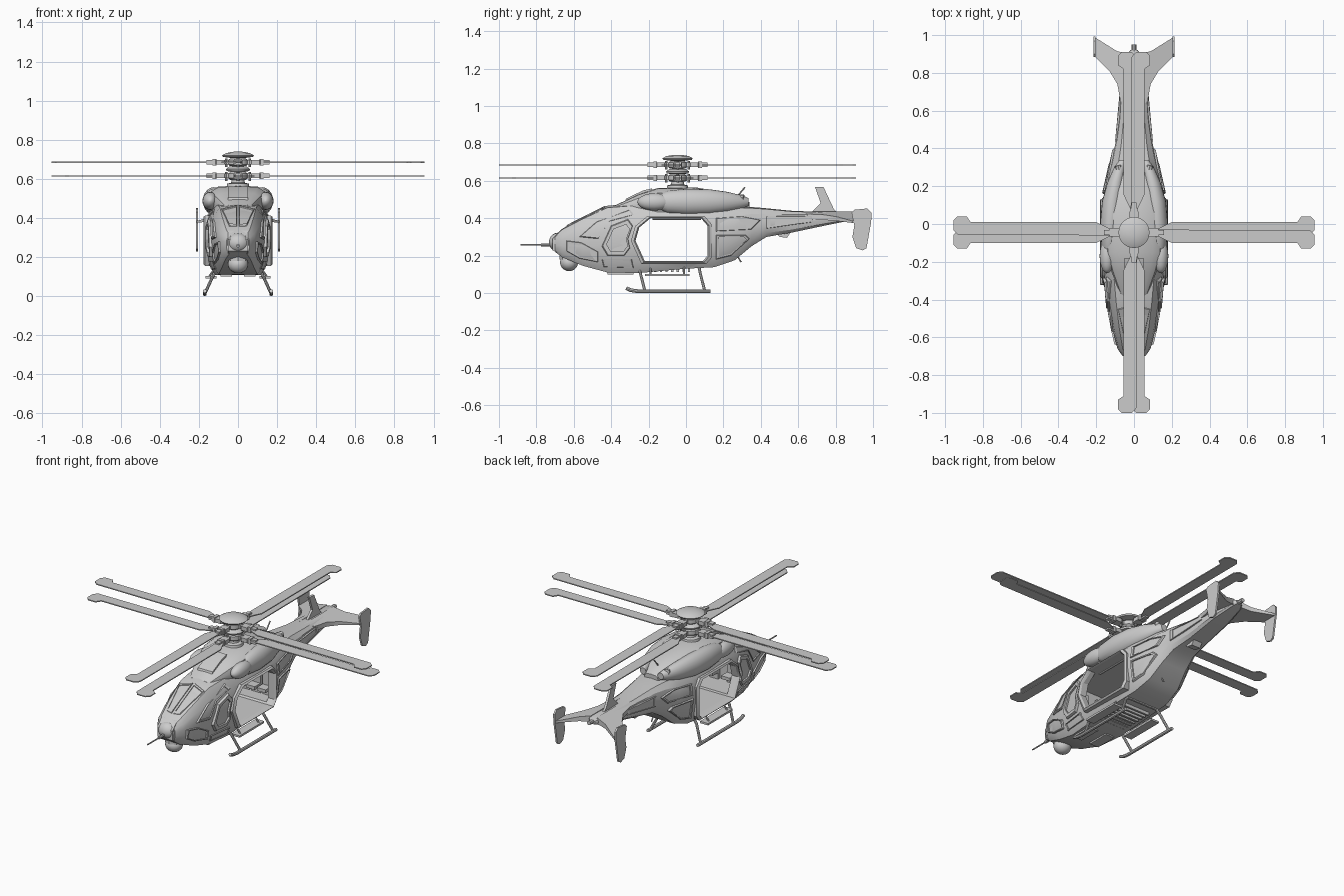
import bpy, bmesh
from math import sin, cos, pi
from mathutils import Vector, Matrix
from mathutils.bvhtree import BVHTree

if "Cube" in bpy.data.objects:
    bpy.data.objects.remove(bpy.data.objects["Cube"])

parts = []
HUB = Vector((0, -.045, 0))


def add(name, data, mirror=False):
    o = bpy.data.objects.new(name, data)
    bpy.context.collection.objects.link(o)
    if mirror:
        o.modifiers.new("Mirror", 'MIRROR')
    parts.append(o)
    return o


def build(name, shells, mirror=False, wrap=False):
    """Skin each shell (a list of equal-length rings) into a closed surface."""
    bm = bmesh.new()
    for rings in shells:
        vs = [[bm.verts.new(p) for p in ring] for ring in rings]
        n = len(vs[0])
        pairs = list(zip(vs, vs[1:])) + ([(vs[-1], vs[0])] if wrap else [])
        for a, b in pairs:
            for i in range(n):
                j = (i + 1) % n
                bm.faces.new((a[i], a[j], b[j], b[i]))
        if not wrap:
            bm.faces.new(vs[0])
            bm.faces.new(vs[-1])
    bmesh.ops.recalc_face_normals(bm, faces=bm.faces)
    me = bpy.data.meshes.new(name)
    bm.to_mesh(me)
    bm.free()
    return add(name, me, mirror)


def lift(pts, axis, d):
    """Place 2D points on a plane across the given axis."""
    if axis == 'x':
        return [Vector((d, a, b)) for a, b in pts]
    if axis == 'y':
        return [Vector((a, d, b)) for a, b in pts]
    return [Vector((a, b, d)) for a, b in pts]


def slab(pts, axis, lo, hi):
    return [lift(pts, axis, lo), lift(pts, axis, hi)]


def block(x0, x1, y0, y1, z0, z1):
    return slab([(x0, y0), (x1, y0), (x1, y1), (x0, y1)], 'z', z0, z1)


def oval(cx, cz, rx, rz, n=20):
    return [(cx + rx * cos(2 * pi * i / n), cz + rz * sin(2 * pi * i / n)) for i in range(n)]


def lathe(name, profile):
    return build(name, [[lift(oval(HUB.x, HUB.y, r, r, 28), 'z', z) for r, z in profile]])


def ball(name, c, r, mirror=False):
    rings = []
    for i in range(11):
        t = pi * (i + .15) / 10.3
        rings.append(lift(oval(c[0], c[2], r[0] * sin(t), r[2] * sin(t)), 'y', c[1] - r[1] * cos(t)))
    return build(name, [rings], mirror)


def tube(name, paths, radius, mirror=False):
    cu = bpy.data.curves.new(name, 'CURVE')
    cu.dimensions, cu.bevel_depth, cu.bevel_resolution = '3D', radius, 2
    cu.use_fill_caps = True
    for path in paths:
        s = cu.splines.new('POLY')
        s.points.add(len(path) - 1)
        for p, co in zip(s.points, path):
            p.co = (*co, 1)
    return add(name, cu, mirror)


def section(y, w, zb, zt):
    """Chamfered hull cross-section."""
    half = [(0, 0), (.72, 0), (.92, .14), (1, .4), (1, .62), (.93, .82), (.68, .97), (0, 1)]
    full = half + [(-a, b) for a, b in half[-2:0:-1]]
    return lift([(a * w, zb + b * (zt - zb)) for a, b in full], 'y', y)


# Hull and tail boom, with the open cabin cut through it
hull = build("fuselage", [[section(*s) for s in (
    (-.7, .06, .22, .31), (-.66, .088, .19, .345), (-.55, .115, .145, .405),
    (-.42, .138, .11, .467), (-.25, .16, .107, .48), (0, .167, .13, .48),
    (.15, .16, .138, .475), (.26, .14, .175, .465), (.35, .115, .25, .46),
    (.43, .098, .3, .453), (.56, .08, .322, .44), (.75, .068, .362, .432),
    (.89, .04, .39, .435), (.92, .02, .4, .425))]])
bm = bmesh.new()
bm.from_mesh(hull.data)
skin = BVHTree.FromBMesh(bm)
bm.free()
door = [(-.27, .28), (-.22, .17), (.09, .17), (.115, .2), (.115, .36), (.08, .4), (-.19, .4), (-.25, .35)]
cutters = [build("door_cutter", [slab(door, 'x', -.5, .5)]),
           build("cabin_cutter", [block(-.125, .125, -.38, .2, .18, .4)])]
for c in cutters:
    c.hide_render = True
    parts.remove(c)
    m = hull.modifiers.new("Cut", 'BOOLEAN')
    m.operation, m.object = 'DIFFERENCE', c


def grow(pts, k):
    c = sum((Vector(p) for p in pts), Vector((0, 0))) / len(pts)
    return [c + (Vector(p) - c) * k for p in pts]


# Raised door surround
outer, lip = grow(door, 1.12), grow(door, 1.04)
build("door_frame", [[lift(door, 'x', .125), lift(door, 'x', .165), lift(lip, 'x', .177),
                      lift(outer, 'x', .168), lift(outer, 'x', .125)]], True, True)


def panel(name, pts, axis, depth=.01, rim=.82):
    """Raised frame with a recessed centre, laid on the hull."""
    d = Vector((-1, 0, 0)) if axis == 'x' else Vector((0, 0, -1))
    top = []
    for p in lift(pts, axis, 1):
        hit = skin.ray_cast(p, d)[0]
        if hit:
            top.append(hit - d * depth)
    mid = sum(top, Vector()) / len(top)
    bevel, inner = ([mid.lerp(p, k) for p in top] for k in (.95, rim))
    build(name, [[[p + d * depth * 2 for p in top], [p + d * depth * .6 for p in top], bevel, inner,
                  [p + d * depth * .8 for p in inner]]], True)


panel("cockpit_door_window", [(-.45, .25), (-.4, .36), (-.31, .395), (-.285, .36), (-.31, .29),
                              (-.3, .24), (-.33, .2), (-.42, .2)], 'x', .014, .74)
panel("cockpit_side_window", [(-.57, .3), (-.48, .38), (-.3, .445), (-.28, .42), (-.41, .385), (-.47, .29)], 'x', .01, .86)
panel("nose_side_panel", [(-.64, .28), (-.56, .27), (-.47, .22), (-.47, .165), (-.57, .185), (-.64, .225)], 'x')
panel("cockpit_lower_panel", [(-.45, .18), (-.29, .18), (-.28, .135), (-.44, .14)], 'x', .008)
panel("rear_upper_panel", [(.16, .4), (.16, .33), (.35, .34), (.4, .39), (.3, .41)], 'x', .009)
panel("rear_lower_panel", [(.16, .31), (.16, .18), (.24, .2), (.34, .29), (.32, .31)], 'x', .012)
panel("boom_side_panel", [(.43, .41), (.43, .345), (.68, .38), (.68, .412)], 'x', .006)
panel("windshield", [(.006, -.64), (.045, -.63), (.085, -.45), (.006, -.43)], 'z', .007, .86)

# Nose sensor, chin turret and gun
build("nose_housing", [slab([(-.715, .23), (-.715, .29), (-.67, .335), (-.56, .36), (-.56, .2), (-.66, .2)],
                            'x', -.052, .052)])
ball("nose_dome", (0, -.685, .272), (.058, .048, .05))
ball("chin_turret", (0, -.625, .163), (.052, .048, .046))
tube("turret_collar", [[(0, -.62, .18), (0, -.62, .23)]], .056)
tube("gun_barrel", [[(0, -.885, .257), (0, -.7, .257)]], .004)
tube("gun_sleeve", [[(0, -.775, .257), (0, -.7, .257)]], .009)

# Roof fairing, engine nacelles and exhausts
build("roof_fairing", [[section(*s) for s in (
    (-.38, .07, .42, .468), (-.25, .12, .41, .53), (-.15, .148, .41, .562),
    (.05, .148, .41, .565), (.18, .12, .42, .543), (.28, .08, .43, .515), (.34, .045, .44, .485))]])
build("engine_nacelle", [[lift(oval(cx, .487, rx, rz), 'y', y) for y, cx, rx, rz in (
    (-.15, .135, .03, .035), (-.1, .128, .045, .06), (0, .124, .056, .07),
    (.12, .115, .054, .068), (.22, .097, .044, .054), (.3, .075, .03, .035), (.335, .06, .02, .02))]], True)
ball("engine_intake", (.142, -.17, .487), (.04, .09, .046), True)
tube("engine_exhaust", [[(.07, .25, .505), (.085, .31, .51)]], .018, True)
build("roof_hatch", [slab([(-.33, .48), (-.32, .505), (-.23, .548), (-.18, .56), (-.2, .5)], 'x', -.05, .05)])

# Rotor mast and the two hubs
lathe("rotor_mast", [(.06, .55), (.055, .575), (.035, .58), (.032, .6), (.026, .605), (.024, .72)])
lathe("lower_hub_cap", [(.03, .635), (.058, .64), (.062, .65), (.045, .662), (.01, .668)])
lathe("upper_hub_cap", [(.03, .706), (.076, .712), (.082, .72), (.06, .732), (.02, .739)])
blade = [(.13, -.018), (.18, -.015), (.93, -.012), (.955, .01), (.955, .065), (.935, .085),
         (.885, .085), (.865, .055), (.2, .055), (.13, .022)]
grip = [(.01, -.014), (.06, -.014), (.07, -.024), (.11, -.024), (.12, -.014), (.16, -.014)]
grip += [(a, -b) for a, b in reversed(grip)]


def spin(name, pts, z0, z1):
    """Four copies around the mast."""
    shells = []
    for k in range(4):
        rot = Matrix.Rotation(k * pi / 2, 3, 'Z')
        shells.append([[rot @ p + HUB for p in ring] for ring in slab(pts, 'z', z0, z1)])
    build(name, shells)


for level, z, side in (("lower", .615, 1), ("upper", .685, -1)):
    spin(level + "_rotor_blades", [(a, b * side) for a, b in blade], z - .003, z + .003)
    spin(level + "_blade_grips", grip, z - .012, z + .012)
    spin(level + "_grip_clamps", [(.11, -.02), (.13, -.02), (.13, .02), (.11, .02)], z - .017, z + .017)
    lathe(level + "_hub", [(.04, z - .02), (.05, z - .012), (.05, z + .012), (.036, z + .022)])
    tube(level + "_pitch_links", [[HUB + Vector((.06 * cos(a), .06 * sin(a), z - .025)),
                                   HUB + Vector((.06 * cos(a), .06 * sin(a), z + .02))]
                                  for a in (k * pi / 2 for k in range(4))], .007)

# Tail surfaces
plan = [(.02, .6), (.072, .65), (.088, .74), (.13, .81), (.21, .89), (.21, .99), (.09, .915), (.02, .9)]
tail = slab(plan, 'z', 0, 1)
for ring, s in zip(tail, (-1, 1)):
    for p in ring:
        p.z = .422 - .2 * p.x + s * (.02 - .07 * p.x)
build("tailplane", [tail], True)
build("tail_end_plate", [slab([(.885, .43), (.9, .445), (.97, .452), (.992, .43), (.99, .38), (.965, .24),
                               (.945, .228), (.91, .24), (.89, .3), (.9, .36)], 'x', .204, .215)], True)
build("tail_fin", [slab([(.66, .42), (.72, .48), (.69, .567), (.735, .567), (.79, .45), (.82, .42)], 'x', -.007, .007)])
build("ventral_fin", [slab([(.47, .33), (.5, .3), (.54, .295), (.57, .34)], 'x', -.03, .03)])
tube("tail_light", [[(0, .9, .415), (0, .95, .415)]], .013)

# Landing skids, step and belly details
tube("skid", [[(.17, -.32, .026), (.17, -.295, .015), (.17, -.26, .01), (.17, .13, .01)]], .01, True)
tube("skid_strut", [[(.1, y, .14), (.125, y + .005, .11), (.17, y + .03, .012)] for y in (-.25, .07)], .008, True)
tube("skid_cross_tube", [[(-.1, y, .135), (.1, y, .135)] for y in (-.25, .07)], .009)
build("boarding_step", [block(.11, .165, -.22, .02, .09, .102)], True)
tube("step_bracket", [[(.12, y, .14), (.15, y, .097)] for y in (-.19, -.01)], .005, True)
build("belly_grille", [block(-.09, .09, y, y + .012, .112, .14)
                       for y in [-.2 + .03 * i for i in range(8)]])
build("belly_pod", [block(.03, .09, -.42, -.28, .1, .13)], True)

# Cabin seats and ceiling rail
for row, xs, y0, facing in (("rear", (-.075, 0, .075), .195, -1), ("crew", (-.06, .06), -.375, 1)):
    shells = []
    for x in xs:
        for near, far, z0, z1 in ((0, .018, .18, .36), (0, .075, .22, .24)):
            a, b = sorted((y0 + facing * near, y0 + facing * far))
            shells.append(block(x - .03, x + .03, a, b, z0, z1))
    build(row + "_seats", shells)
tube("cabin_rail", [[(.1, -.18, .396), (.1, .08, .396)]], .005, True)

# Antennas
tube("antennas", [[(0, .26, .5), (0, .315, .565)], [(.03, .26, .22), (.03, .295, .165)]], .004)

# Apply modifiers and shade
for o in parts:
    bpy.ops.object.select_all(action='DESELECT')
    o.select_set(True)
    bpy.context.view_layer.objects.active = o
    bpy.ops.object.convert(target='MESH')
    bpy.ops.object.shade_smooth_by_angle(angle=pi / 6)
for c in cutters:
    bpy.data.objects.remove(c)
